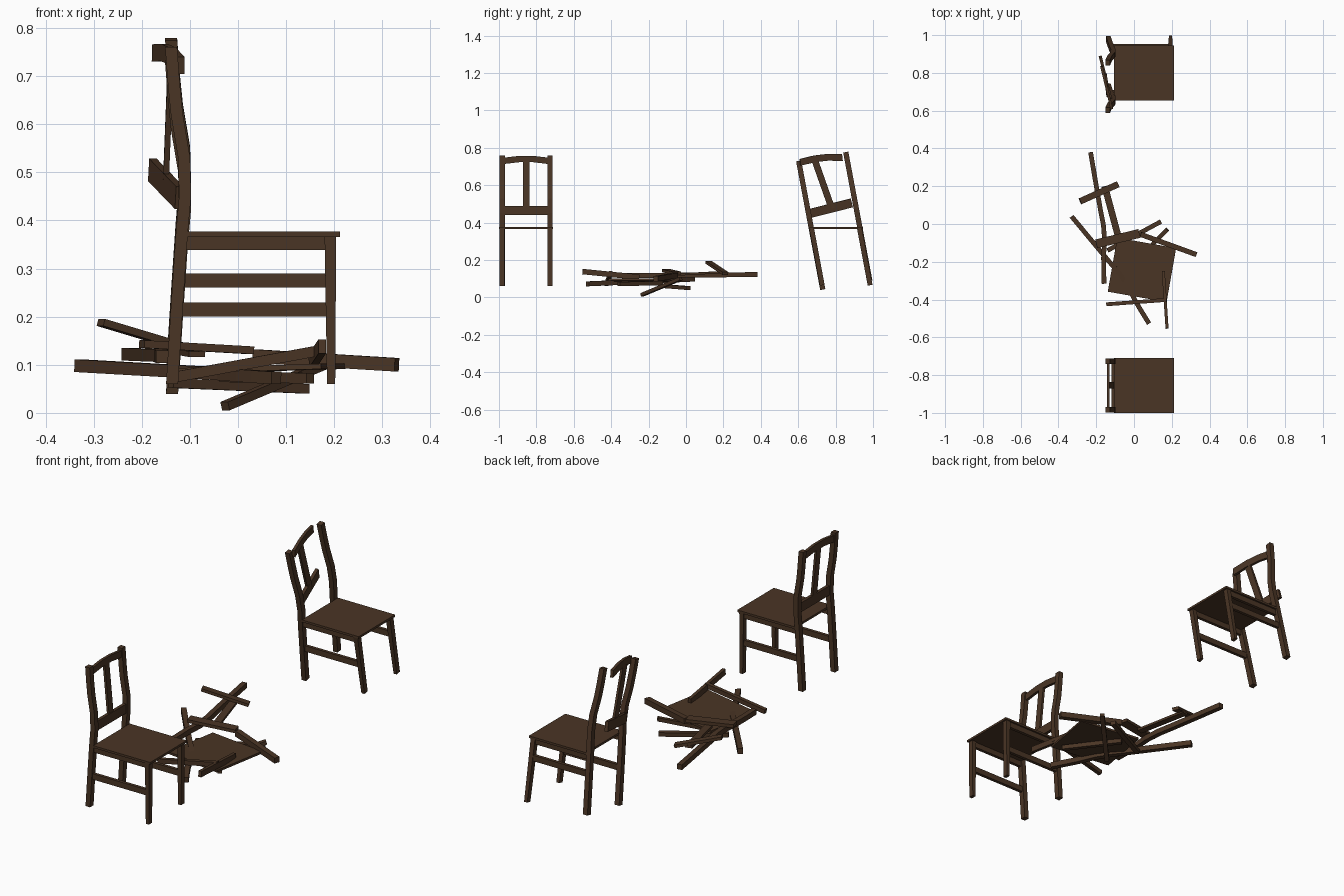
import bpy, bmesh, math
from mathutils import Vector, Matrix

if "Cube" in bpy.data.objects:
    bpy.data.objects.remove(bpy.data.objects["Cube"])

wood = bpy.data.materials.new("dark brown wood")
wood.diffuse_color = (0.068, 0.035, 0.018, 1)
wood.use_nodes = True
wood.node_tree.nodes["Principled BSDF"].inputs["Base Color"].default_value = wood.diffuse_color


def prism(name, profile, depth, mat):
    """Extrude an XZ profile symmetrically along Y and place it."""
    bm = bmesh.new()
    f = bm.faces.new([bm.verts.new((x, -depth / 2, z)) for x, z in profile])
    ext = bmesh.ops.extrude_face_region(bm, geom=[f])
    bmesh.ops.translate(bm, vec=(0, depth, 0),
                        verts=[v for v in ext["geom"] if isinstance(v, bmesh.types.BMVert)])
    bmesh.ops.recalc_face_normals(bm, faces=bm.faces)
    bm.transform(mat)
    me = bpy.data.meshes.new(name)
    bm.to_mesh(me)
    bm.free()
    me.materials.append(wood)
    ob = bpy.data.objects.new(name, me)
    bpy.context.collection.objects.link(ob)
    return ob


def frame(x, y, origin):
    """Matrix whose X axis is x and whose Y axis leans to y."""
    x = Vector(x).normalized()
    z = x.cross(Vector(y)).normalized()
    y = z.cross(x)
    m = Matrix((x, y, z)).transposed().to_4x4()
    m.translation = Vector(origin)
    return m


def beam(name, p, q, w, h, side=None, hump=0):
    """Straight bar from p to q: w across, h high, optionally crested."""
    p, q = Vector(p), Vector(q)
    d = q - p
    a, b = d.length / 2, h / 2
    prof = [(-a, -b), (a, -b), (a, b), (-a, b)]
    if hump:
        k = a * 0.3
        prof = [(-a, -b), (-k, hump - b), (k, hump - b), (a, -b),
                (a, b), (k, b + hump), (-k, b + hump), (-a, b)]
    return prism(name, prof, w, frame(d, side or Vector((0, 0, 1)).cross(d), (p + q) / 2))


# bent back post: centre line as (x, z)
LINE = [(-.137, .06), (-.127, .22), (-.117, .37), (-.110, .45),
        (-.112, .53), (-.127, .62), (-.133, .68), (-.139, .76)]
POST = [(x - .0125, z) for x, z in LINE] + [(x + .0125, z) for x, z in reversed(LINE)]
LEG = [(.185, .06), (.202, .06), (.204, .366), (.180, .366)]


def tilt(y, z, angle, pivot_y=None):
    """Move a part to y, then lean it about the x axis at height z."""
    py = y if pivot_y is None else pivot_y
    c = Matrix.Translation((0, py, z))
    return c @ Matrix.Rotation(angle, 4, 'X') @ c.inverted() @ Matrix.Translation((0, y, 0))


def chair(label, yc, angle, stretch_z):
    # seat
    beam(label + "_seat", (-.105, yc, .371), (.212, yc, .371), .29, .011)
    for s, sz in zip((-1, 1), stretch_z):
        y = yc + s * .128
        # back posts and front legs
        prism(label + "_back_post", POST, .028, tilt(y, .37, angle, yc))
        prism(label + "_front_leg", LEG, .026, tilt(y, .366, angle))
        # side apron and stretcher
        beam(label + "_apron", (-.11, y, .352), (.185, y, .352), .016, .028)
        ys = y + (.37 - sz) * math.tan(angle)
        beam(label + "_stretcher", (-.122, ys, sz), (.19, ys, sz), .016, .029)


# intact chair
chair("intact", -.855, 0, (.215, .215))
beam("intact_top_rail", (-.137, -.975, .73), (-.137, -.735, .73), .014, .034, hump=.010)
beam("intact_lower_rail", (-.111, -.975, .464), (-.111, -.735, .464), .016, .047)
beam("intact_splat", (-.112, -.854, .48), (-.136, -.854, .73), .035, .012, side=(0, 1, 0))

# leaning chair with loosened back
chair("leaning", .80, math.radians(10.6), (.215, .275))
beam("leaning_top_rail", (-.118, .61, .722), (-.172, .835, .748), .014, .036, hump=.010)
beam("leaning_lower_rail", (-.122, .655, .447), (-.178, .885, .505), .016, .048)
beam("leaning_splat", (-.15, .78, .475), (-.14, .69, .73), .035, .012, side=(0, 1, .35))


# collapsed chair: seat lying flat
r = math.radians(-10)
u = Vector((math.cos(r), math.sin(r), .03)) * .158
c = Vector((.042, -.243, .092))
beam("fallen_seat", c - u, c + u, .29, .011)


# fallen back posts, lying on their sides
def fallen_post(bottom, top, bulge):
    bottom, top = Vector(bottom), Vector(top)
    l = (top - bottom).normalized()
    m = frame(bulge, l.cross(Vector(bulge)), (0, 0, 0))
    m.translation = bottom - m.to_3x3() @ Vector((-.137, 0, .06))
    prism("fallen_back_post", POST, .026, m)


fallen_post((-.23, .38, .122), (-.157, -.31, .117), (1, .106, 0))
fallen_post((-.33, .04, .098), (.075, -.515, .073), (.809, .588, 0))

# fallen rails and splat
beam("fallen_top_rail", (-.285, .12, .188), (-.085, .21, .128), .034, .015)
beam("fallen_lower_rail", (-.2, -.105, .143), (.028, -.05, .130), .047, .016)
beam("fallen_splat", (-.155, .20, .135), (-.085, -.06, .122), .035, .012)

# fallen legs, aprons and stretchers
RODS = [
    ("fallen_front_leg", (.035, -.055, .118), (.33, -.162, .10), .027, .028),
    ("fallen_front_leg", (-.14, -.14, .062), (.143, .013, .050), .024, .020),
    ("fallen_stretcher", (-.027, -.235, .014), (.177, -.028, .10), .022, .018),
    ("fallen_stretcher", (-.145, -.425, .072), (.172, -.402, .130), .020, .022),
    ("fallen_apron", (.155, -.25, .108), (.175, -.553, .138), .016, .029),
    ("fallen_apron", (-.03, -.13, .075), (.15, -.36, .072), .020, .022),
]
for rod in RODS:
    beam(*rod)
